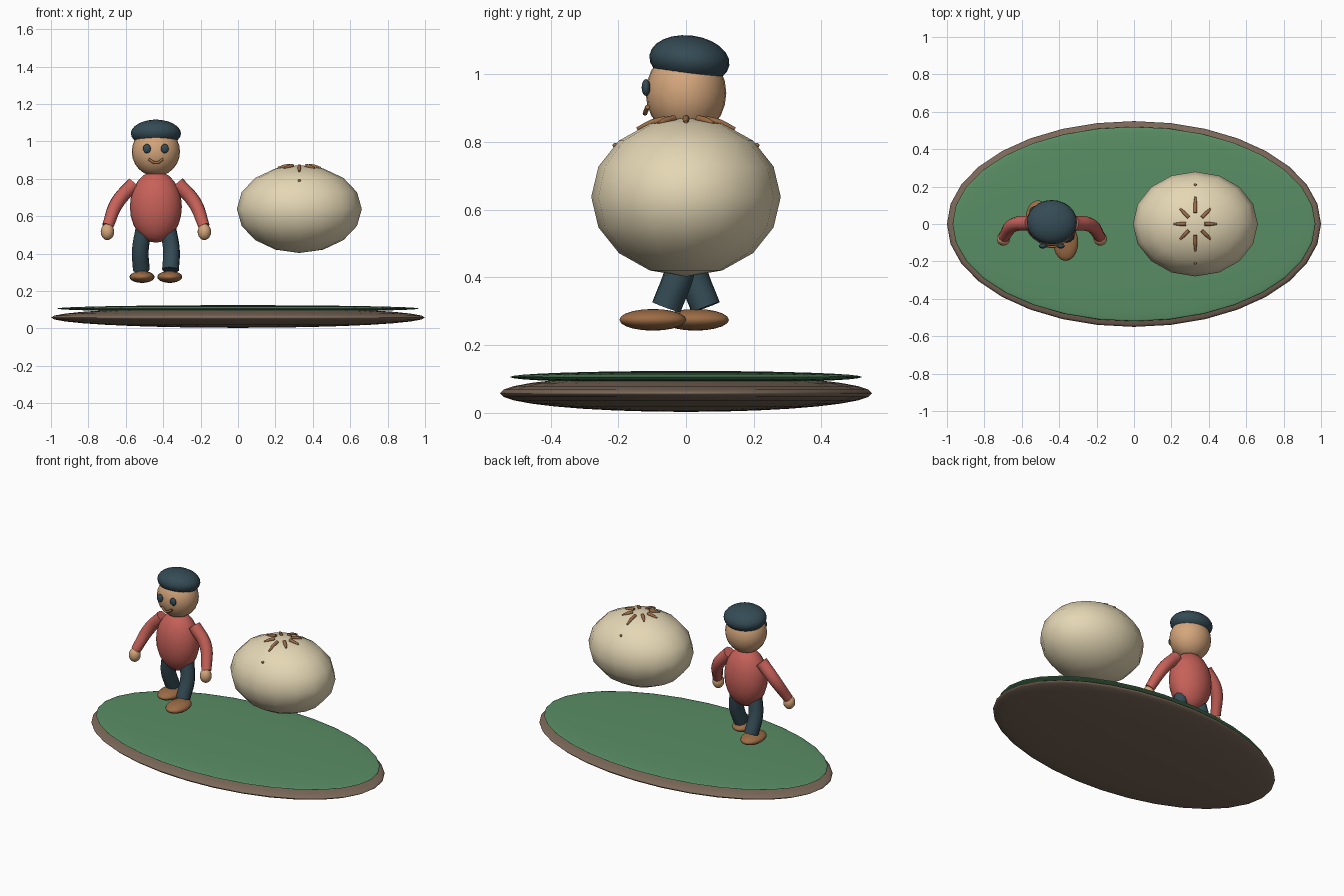
import bpy
from math import sin, cos, pi, sqrt, radians

if "Cube" in bpy.data.objects:
    bpy.data.objects.remove(bpy.data.objects["Cube"])

COLORS = {
    "earth": (0.20, 0.14, 0.10), "grass": (0.10, 0.27, 0.13),
    "cream": (0.78, 0.68, 0.46), "skin": (0.66, 0.38, 0.20),
    "red": (0.57, 0.12, 0.10), "navy": (0.035, 0.07, 0.09),
    "brown": (0.33, 0.15, 0.06),
}
MATS = {}
for key, rgb in COLORS.items():
    MATS[key] = bpy.data.materials.new(key)
    MATS[key].diffuse_color = (*rgb, 1)


def ball(name, loc, size, mat, segs=24, rings=12, rot=(0, 0, 0)):
    bpy.ops.mesh.primitive_uv_sphere_add(segments=segs, ring_count=rings, radius=1,
                                         location=loc, rotation=rot)
    ob = bpy.context.object
    ob.name = name
    ob.scale = size
    ob.data.materials.append(MATS[mat])
    bpy.ops.object.shade_smooth()
    return ob


def tube(name, pts, radius, mat, taper=None):
    cu = bpy.data.curves.new(name, "CURVE")
    cu.dimensions = "3D"
    cu.bevel_depth = radius
    cu.bevel_resolution = 3
    cu.use_fill_caps = True
    cu.resolution_u = 6
    sp = cu.splines.new("BEZIER")
    sp.bezier_points.add(len(pts) - 1)
    for i, (bp, p) in enumerate(zip(sp.bezier_points, pts)):
        bp.co = p
        bp.handle_left_type = bp.handle_right_type = "AUTO"
        bp.radius = taper[i] if taper else 1
    tmp = bpy.data.objects.new(name + "_curve", cu)
    bpy.context.collection.objects.link(tmp)
    me = bpy.data.meshes.new_from_object(
        tmp.evaluated_get(bpy.context.evaluated_depsgraph_get()))
    bpy.data.objects.remove(tmp)
    ob = bpy.data.objects.new(name, me)
    bpy.context.collection.objects.link(ob)
    me.materials.clear()
    me.materials.append(MATS[mat])
    bpy.ops.object.select_all(action="DESELECT")
    ob.select_set(True)
    bpy.context.view_layer.objects.active = ob
    bpy.ops.object.shade_smooth_by_angle(angle=radians(50))
    return ob


# Ground: two flattened ellipsoids
ball("ground_base", (0, 0, 0.058), (1.0, 0.55, 0.055), "earth", 32, 16)
ball("ground_grass", (0, 0, 0.106), (0.97, 0.52, 0.018), "grass", 32, 16)

# Bun with pleats radiating from the crown
BX, BZ, RX, RY, RZ = 0.328, 0.638, 0.334, 0.28, 0.235
ball("bun", (BX, 0, BZ), (RX, RY, RZ), "cream", 16, 8)
for i in range(8):
    a = i * pi / 4
    ca, sa = cos(a), sin(a)
    long = i in (2, 6)
    pts = []
    for r in ((0.06, 0.10, 0.145) if long else (0.05, 0.08, 0.115)):
        x, y = r * ca, r * sa
        pts.append((BX + x, y, BZ + RZ * sqrt(1 - (x / RX) ** 2 - (y / RY) ** 2)))
    tube("bun_pleat", pts, 0.010, "brown", (1, 1, 0.5))
for s in (-1, 1):
    ball("bun_speck", (BX, s * 0.209, 0.79), (0.008,) * 3, "brown", 8, 6)

# Figure: torso, head and cap
MX = -0.439
ball("torso", (MX, 0, 0.65), (0.139, 0.112, 0.192), "red")
ball("head", (MX, 0, 0.945), (0.129, 0.119, 0.132), "skin")
ball("cap", (MX, 0.010, 1.042), (0.134, 0.119, 0.073), "navy", rot=(radians(-7), 0, 0))

# Face
for s in (-1, 1):
    ball("eye", (MX + s * 0.048, -0.118, 0.961), (0.021, 0.013, 0.025), "navy", 16, 8)
tube("mouth", [(MX - 0.038, -0.114, 0.904), (MX, -0.121, 0.885),
               (MX + 0.038, -0.114, 0.904)], 0.007, "brown")

# Arms and hands
for s in (-1, 1):
    tube("arm", [(MX + s * 0.115, 0.005, 0.775), (MX + s * 0.205, -0.005, 0.675),
                 (MX + s * 0.258, -0.07, 0.545)], 0.038, "red", (1.05, 1, 0.8))
    ball("hand", (MX + s * 0.259, -0.08, 0.516), (0.036, 0.036, 0.044), "skin", 16, 10)

# Striding legs and shoes: +x leg forward, -x leg back
for s in (-1, 1):
    tube("leg", [(MX + s * 0.065, 0, 0.53), (MX + s * 0.083, -s * 0.018, 0.42),
                 (MX + s * 0.078, -s * 0.058, 0.312)], 0.045, "navy")
    ball("shoe", (MX + s * 0.074, -0.035 - s * 0.063, 0.275), (0.067, 0.099, 0.032),
         "brown", 20, 10)

for m in bpy.data.materials:
    if m.users and not m.is_grease_pencil:
        m.use_nodes = True
        m.node_tree.nodes["Principled BSDF"].inputs["Base Color"].default_value = m.diffuse_color
